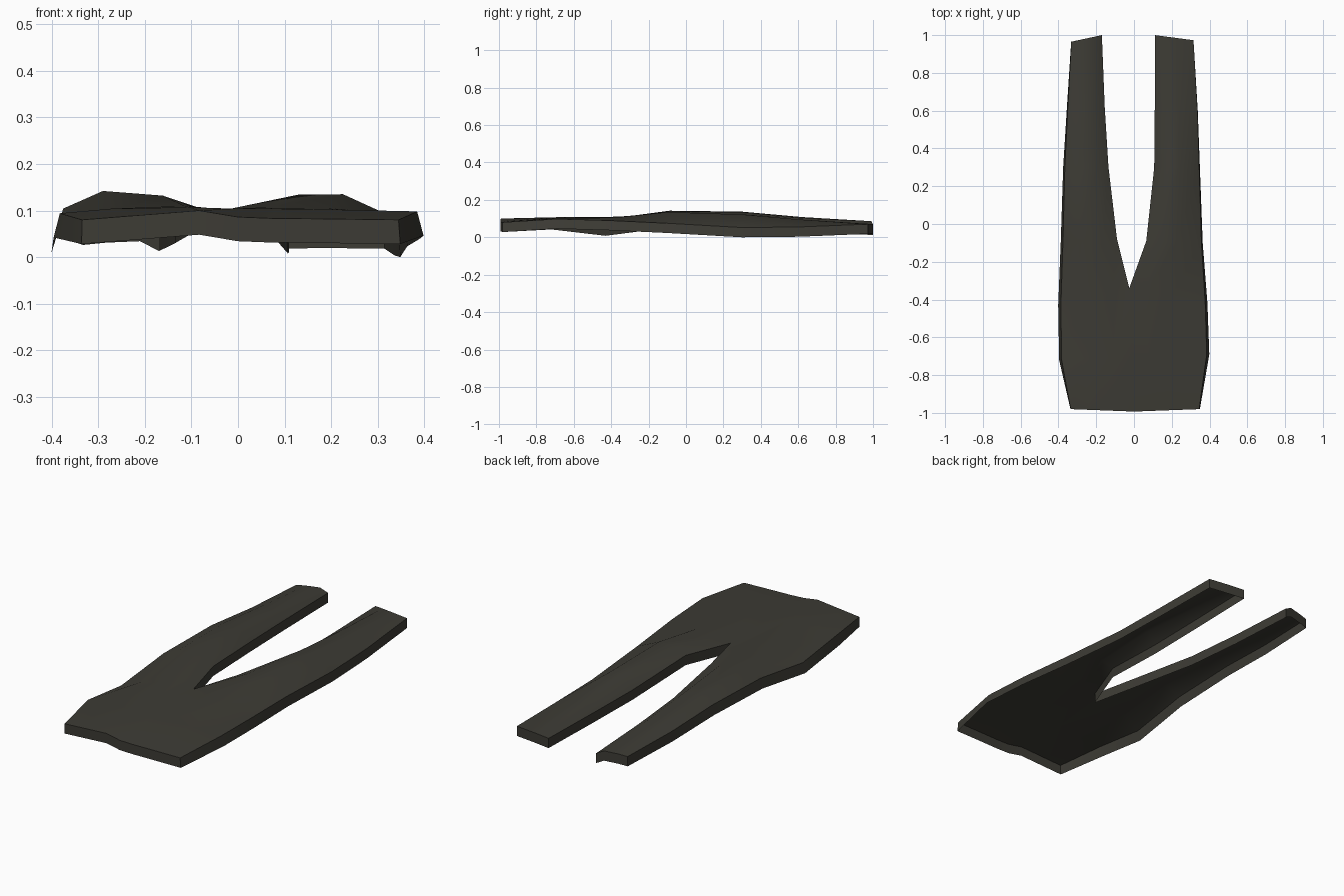
import bpy, bmesh

cloth = bpy.data.materials.new("dark olive cloth")
cloth.diffuse_color = (0.046, 0.044, 0.035, 1)

# Cross rows of each half, waist to hem:
# outer y, inner y, outer x, inner x, then heights from outer edge to inner edge
LEFT = [
    (-0.98, -0.993, -0.335, 0.0, .08, .088, .10, .086),
    (-0.72, -0.70, -0.383, -0.01, .094, .104, .107, .104),
    (-0.43, -0.34, -0.387, -0.025, .06, .10, .11, .102),
    (-0.09, -0.08, -0.376, -0.09, .104, .142, .132, .108),
    (0.30, 0.30, -0.366, -0.135, .108, .137, .122, .082),
    (0.62, 0.62, -0.35, -0.155, .085, .108, .102, .072),
    (0.965, 1.0, -0.332, -0.17, .078, .083, .086, .065),
]
RIGHT = [
    (-0.98, -0.993, 0.345, 0.0, .08, .082, .083, .086),
    (-0.69, -0.70, 0.385, -0.01, .098, .102, .104, .104),
    (-0.42, -0.34, 0.377, -0.025, .09, .105, .107, .102),
    (-0.10, -0.09, 0.357, 0.065, .075, .135, .134, .108),
    (0.30, 0.30, 0.345, 0.107, .052, .122, .115, .06),
    (0.60, 0.62, 0.336, 0.11, .055, .095, .092, .062),
    (0.973, 1.0, 0.315, 0.11, .07, .071, .071, .07),
]
WALL = 0.052

bm = bmesh.new()


# Top cloth of one half: a four-column grid
def half(rows, columns, flip):
    grid = []
    for yo, yi, xo, xi, *zs in rows:
        grid.append([bm.verts.new((xo + (xi - xo) * t, yo + (yi - yo) * t, z))
                     for t, z in zip(columns, zs)])
    for a, b in zip(grid, grid[1:]):
        for i in range(3):
            quad = [a[i], a[i + 1], b[i + 1], b[i]]
            bm.faces.new(quad[::-1] if flip else quad)


half(LEFT, (0, .3, .75, 1), False)
half(RIGHT, (0, .45, .78, 1), True)
bmesh.ops.remove_doubles(bm, verts=bm.verts, dist=0.001)

# Turned-down edge wall all round, open underneath, splayed at the hips
border = [e for e in bm.edges if e.is_boundary]
low = {}
for v in {v for e in border for v in e.verts}:
    splay = max(0, abs(v.co.x) - 0.33) * 0.25
    x = v.co.x + (splay if v.co.x > 0 else -splay)
    low[v] = bm.verts.new((x, v.co.y, max(0, v.co.z - WALL)))
for e in border:
    a, b = e.verts
    if e.link_loops[0].vert == a:
        a, b = b, a
    bm.faces.new((a, b, low[b], low[a]))

mesh = bpy.data.meshes.new("trousers")
bm.to_mesh(mesh)
bm.free()
mesh.materials.append(cloth)
trousers = bpy.data.objects.new("trousers", mesh)
bpy.context.collection.objects.link(trousers)

# Smooth cloth, sharp rim
bpy.context.view_layer.objects.active = trousers
trousers.select_set(True)
bpy.ops.object.shade_smooth_by_angle(angle=0.7)
